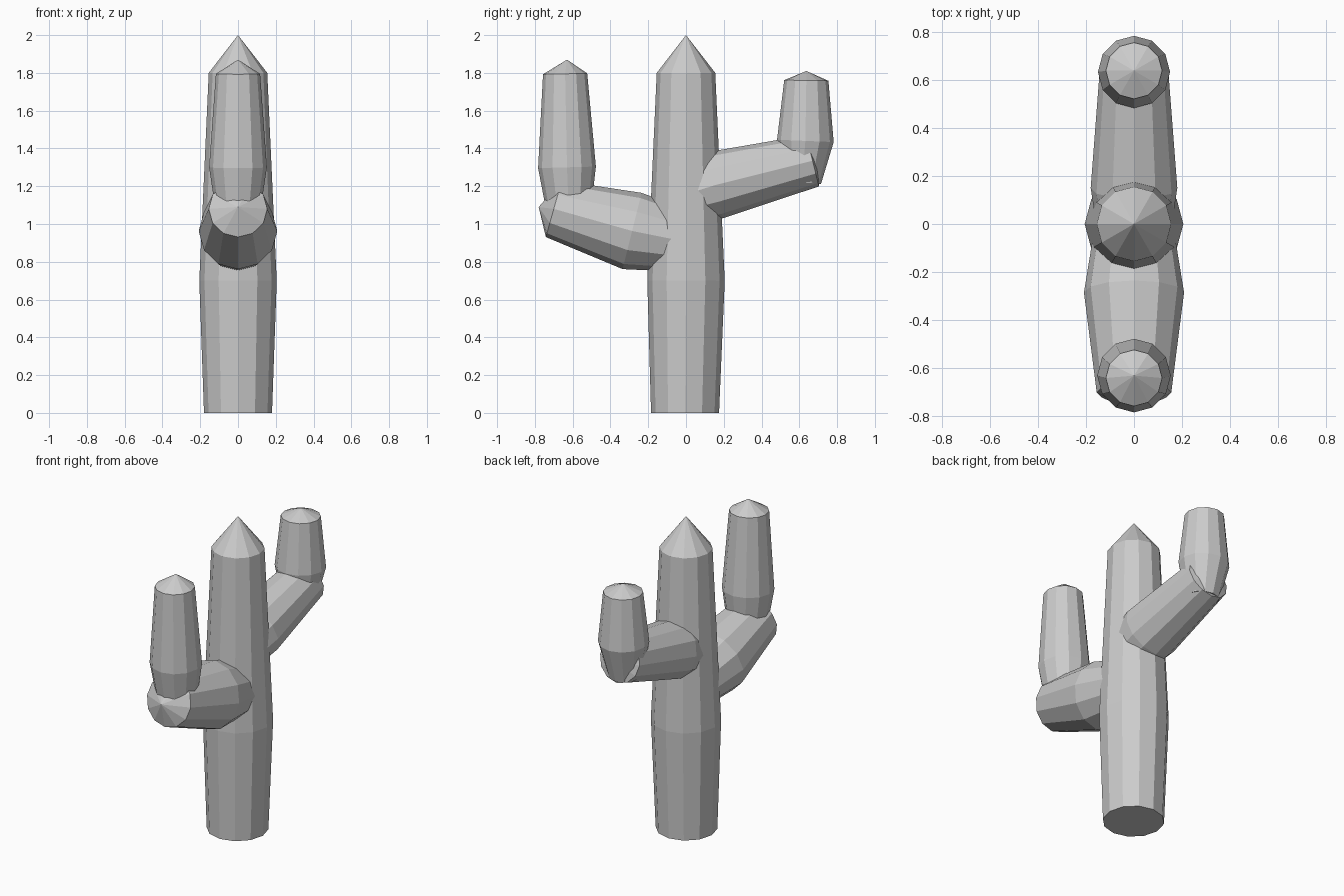
import bpy, bmesh, math
from mathutils import Vector

if "Cube" in bpy.data.objects:
    bpy.data.objects.remove(bpy.data.objects["Cube"])

SIDES = 12


def tube(name, rings, tip=None):
    """Faceted tube through (y, z, radius) rings in the x = 0 plane, closed by a flat base and a tip or flat end."""
    bm = bmesh.new()
    pts = [Vector((0, y, z)) for y, z, r in rings]
    across = Vector((1, 0, 0))
    loops = []
    for i, (y, z, r) in enumerate(rings):
        axis = (pts[min(i + 1, len(pts) - 1)] - pts[max(i - 1, 0)]).normalized()
        up = axis.cross(across)
        loops.append([bm.verts.new(pts[i] + r * (across * math.cos(a) + up * math.sin(a)))
                      for a in (2 * math.pi * k / SIDES for k in range(SIDES))])
    for lo, hi in zip(loops, loops[1:]):
        for k in range(SIDES):
            n = (k + 1) % SIDES
            bm.faces.new((lo[k], lo[n], hi[n], hi[k]))
    bm.faces.new(loops[0][::-1])
    if tip:
        apex = bm.verts.new((0, tip[0], tip[1]))
        for k in range(SIDES):
            bm.faces.new((loops[-1][k], loops[-1][(k + 1) % SIDES], apex))
    else:
        bm.faces.new(loops[-1])
    bmesh.ops.recalc_face_normals(bm, faces=bm.faces)
    mesh = bpy.data.meshes.new(name)
    bm.to_mesh(mesh)
    bm.free()
    obj = bpy.data.objects.new(name, mesh)
    bpy.context.collection.objects.link(obj)
    return obj


# Trunk with pointed top
trunk = tube("trunk", [(-0.005, 0, 0.18), (0, 0.7, 0.205), (0, 1.8, 0.155)], tip=(0, 2.0))
for v in trunk.data.vertices:          # keep base and shoulder rings level
    if v.co.z < 0.1:
        v.co.z = 0
    elif 1.7 < v.co.z < 1.9:
        v.co.z = 1.8

# Front arm: thick lower limb, then upright limb
tube("front_arm_lower", [(-0.02, 0.91, 0.165), (-0.285, 0.963, 0.208), (-0.70, 1.08, 0.155)],
     tip=(-0.78, 1.09))
tube("front_arm_upper", [(-0.62, 1.05, 0.115), (-0.63, 1.30, 0.153), (-0.64, 1.795, 0.117)],
     tip=(-0.63, 1.87))

# Back arm: rising lower limb, then shorter upright limb
tube("back_arm_lower", [(-0.05, 1.14, 0.15), (0.15, 1.205, 0.18), (0.67, 1.335, 0.14)],
     tip=(0.71, 1.345))
tube("back_arm_upper", [(0.615, 1.22, 0.10), (0.632, 1.44, 0.15), (0.637, 1.76, 0.117)],
     tip=(0.637, 1.81))
